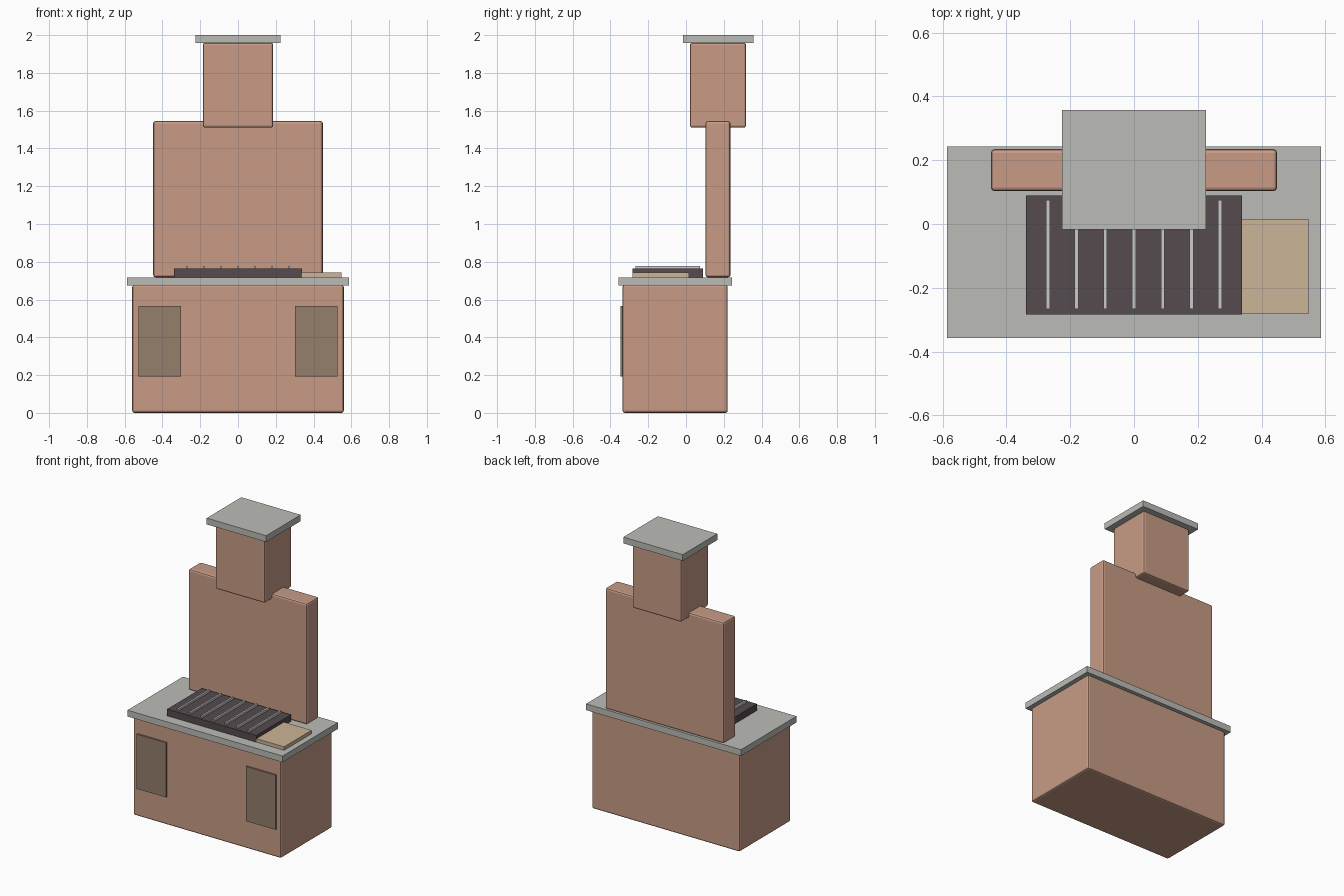
import bpy, bmesh
from mathutils import Vector

if "Cube" in bpy.data.objects:
    bpy.data.objects.remove(bpy.data.objects["Cube"])


def material(name, r, g, b):
    m = bpy.data.materials.new(name)
    m.diffuse_color = (r, g, b, 1)
    m.use_nodes = True
    m.node_tree.nodes["Principled BSDF"].inputs["Base Color"].default_value = m.diffuse_color
    return m


brick = material("brick", 0.58, 0.33, 0.24)
stone = material("stone", 0.50, 0.50, 0.47)
wood = material("door_wood", 0.30, 0.21, 0.15)
iron = material("iron", 0.09, 0.07, 0.075)
steel = material("steel", 0.58, 0.60, 0.60)
board = material("board_wood", 0.60, 0.46, 0.31)


def box(name, x, y, z, mat, bevel=0):
    """Box from (min, max) ranges, optionally with rounded edges."""
    lo, hi = Vector((x[0], y[0], z[0])), Vector((x[1], y[1], z[1]))
    bm = bmesh.new()
    bmesh.ops.create_cube(bm, size=1)
    bmesh.ops.scale(bm, vec=hi - lo, verts=bm.verts)
    mesh = bpy.data.meshes.new(name)
    bm.to_mesh(mesh)
    bm.free()
    mesh.materials.append(mat)
    obj = bpy.data.objects.new(name, mesh)
    obj.location = (lo + hi) / 2
    bpy.context.collection.objects.link(obj)
    if bevel:
        mod = obj.modifiers.new("rounded_edges", 'BEVEL')
        mod.width = bevel
        mod.segments = 2
    return obj


# Brick base and stone countertop
box("base", (-0.56, 0.56), (-0.336, 0.221), (0, 0.678), brick, 0.012)
box("countertop", (-0.587, 0.587), (-0.357, 0.243), (0.675, 0.718), stone)

# Back wall, chimney and its cap
box("back_wall", (-0.449, 0.449), (0.103, 0.235), (0.718, 1.545), brick, 0.012)
box("chimney", (-0.186, 0.186), (0.021, 0.318), (1.51, 1.96), brick, 0.012)
box("chimney_cap", (-0.225, 0.225), (-0.017, 0.357), (1.957, 2.0), stone)

# Cupboard doors
for side, name in ((-1, "left_door"), (1, "right_door")):
    box(name, sorted((side * 0.302, side * 0.527)), (-0.347, -0.33), (0.193, 0.567), wood)

# Grill with seven bars
box("grill", (-0.338, 0.338), (-0.284, 0.09), (0.716, 0.764), iron)
for i in range(7):
    x = (i - 3) * 0.09
    box(f"grill_bar_{i + 1}", (x - 0.006, x + 0.006), (-0.267, 0.075), (0.76, 0.778), steel)

# Cutting board beside the grill
box("cutting_board", (0.325, 0.547), (-0.283, 0.015), (0.717, 0.742), board)
